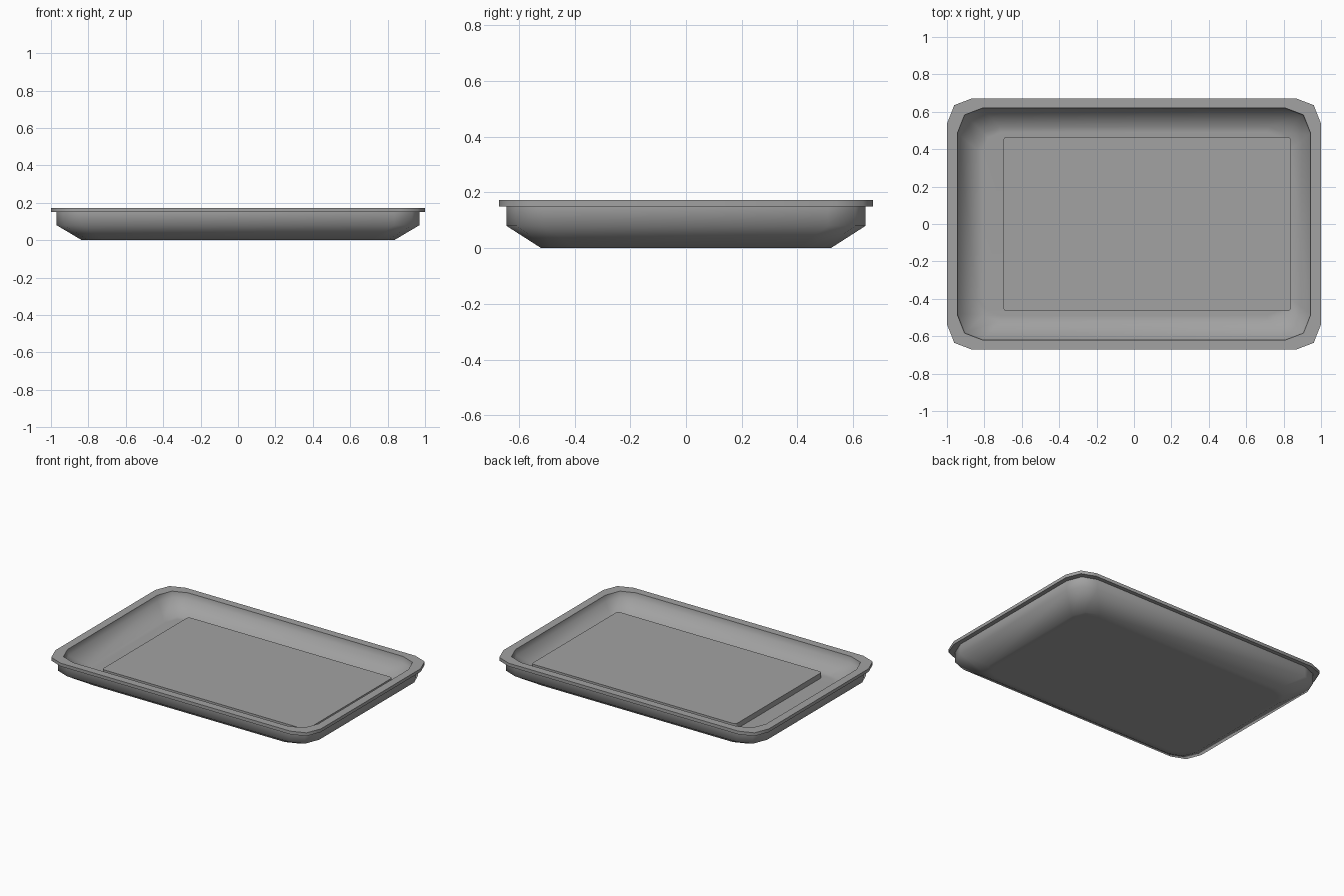
import bpy
import bmesh

cube = bpy.data.objects.get("Cube")
if cube:
    bpy.data.objects.remove(cube, do_unlink=True)

# One plain grey for everything
grey = bpy.data.materials.new("plain_grey")
grey.use_nodes = True
colour = (0.36, 0.36, 0.36, 1)
grey.diffuse_color = colour
grey.node_tree.nodes["Principled BSDF"].inputs["Base Color"].default_value = colour


def make_object(name, bm):
    mesh = bpy.data.meshes.new(name)
    bmesh.ops.recalc_face_normals(bm, faces=bm.faces)
    bm.to_mesh(mesh)
    bm.free()
    obj = bpy.data.objects.new(name, mesh)
    bpy.context.collection.objects.link(obj)
    mesh.materials.append(grey)
    return obj


def smooth(obj, angle):
    bpy.ops.object.select_all(action="DESELECT")
    obj.select_set(True)
    bpy.context.view_layer.objects.active = obj
    bpy.ops.object.shade_smooth_by_angle(angle=angle)


def corner_ring(bm, hx, hy, z, cut):
    """Rectangle whose corners are each cut by three points."""
    corner = [(hx, hy - cut), (hx - cut * 0.29, hy - cut * 0.27), (hx - cut, hy)]
    points = []
    for sx, sy in ((1, 1), (-1, 1), (-1, -1), (1, -1)):
        part = [(sx * x, sy * y, z) for x, y in corner]
        points += part if sx * sy > 0 else part[::-1]
    return [bm.verts.new(p) for p in points]


# Tray: half width, half depth, height and corner cut, from underside to inner floor
profile = [
    (0.80, 0.485, 0.0, 0.10),
    (0.835, 0.52, 0.0, 0.12),
    (0.97, 0.645, 0.08, 0.135),
    (0.97, 0.645, 0.15, 0.135),
    (1.0, 0.672, 0.15, 0.135),
    (1.0, 0.672, 0.172, 0.135),
    (0.945, 0.62, 0.172, 0.135),
    (0.94, 0.615, 0.13, 0.135),
    (0.84, 0.52, 0.062, 0.12),
    (0.81, 0.49, 0.06, 0.10),
]
bm = bmesh.new()
rings = [corner_ring(bm, *p) for p in profile]
for low, high in zip(rings, rings[1:]):
    for i in range(len(low)):
        j = (i + 1) % len(low)
        bm.faces.new((low[i], low[j], high[j], high[i]))
bm.faces.new(rings[0][::-1])
bm.faces.new(rings[-1])
smooth(make_object("tray", bm), 1.3)

# Flat slab lying off centre in the tray, with rounded upright corners
bm = bmesh.new()
bmesh.ops.create_cube(bm, size=1)
for v in bm.verts:
    v.co.x = v.co.x * 1.54 + 0.07
    v.co.y *= 0.93
    v.co.z = v.co.z * 0.038 + 0.077
upright = [e for e in bm.edges if abs(e.verts[0].co.z - e.verts[1].co.z) > 0.01]
bmesh.ops.bevel(bm, geom=upright, offset=0.02, segments=4, profile=0.5, affect="EDGES")
smooth(make_object("slab", bm), 0.7)
